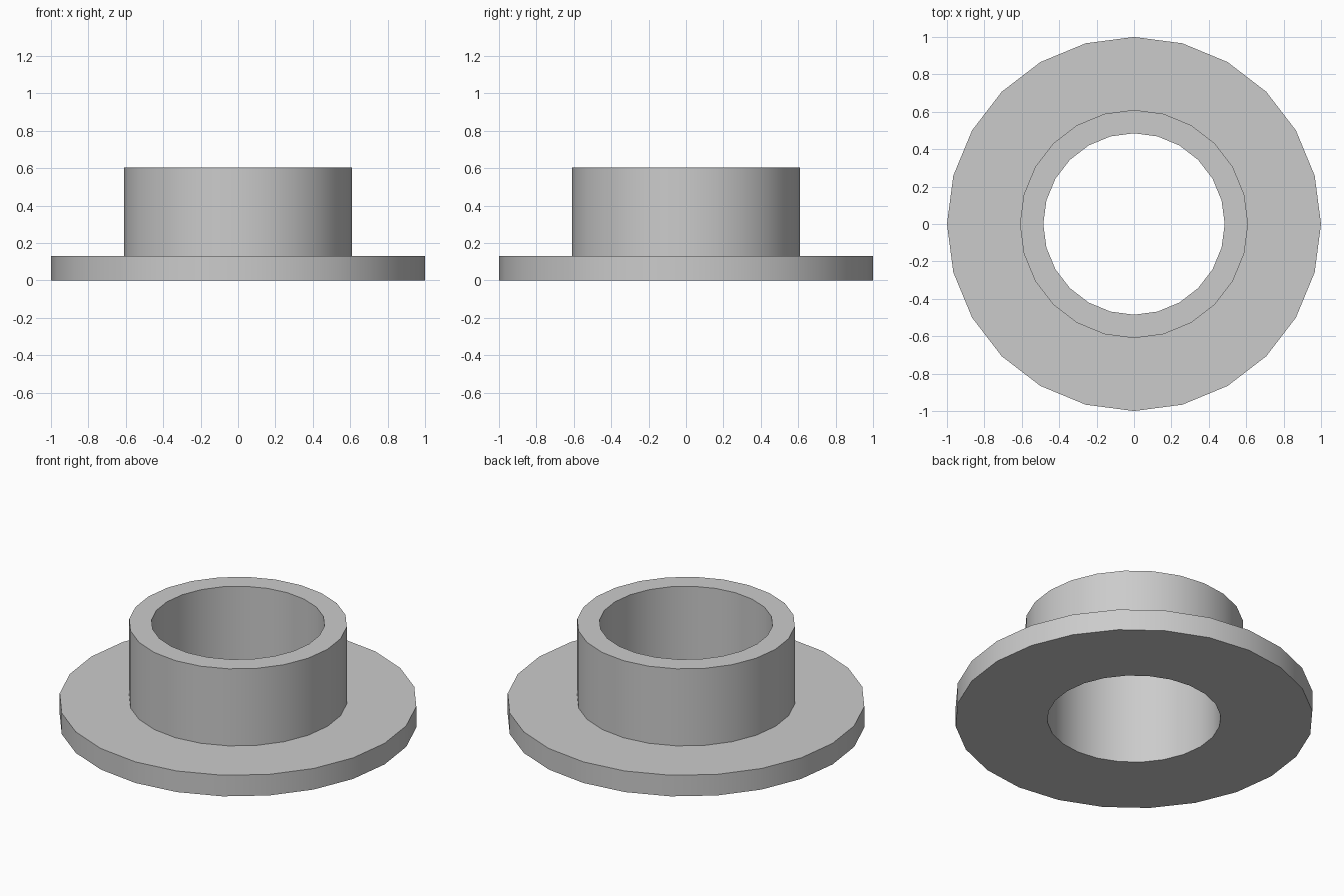
import bpy, bmesh, math
from mathutils import Matrix

cube = bpy.data.objects.get("Cube")
if cube:
    bpy.data.objects.remove(cube, do_unlink=True)

SIDES = 24
BORE, TUBE, FLANGE = 0.485, 0.61, 1.0
FLANGE_TOP, TUBE_TOP = 0.13, 0.605

# Plain grey material
grey = bpy.data.materials.new("plain grey")
grey.use_nodes = True
colour = (0.6, 0.6, 0.6, 1)
grey.diffuse_color = colour
grey.node_tree.nodes["Principled BSDF"].inputs["Base Color"].default_value = colour

# Closed L-shaped section: bore, flange rim, shoulder, tube wall
profile = [(BORE, 0), (FLANGE, 0), (FLANGE, FLANGE_TOP),
           (TUBE, FLANGE_TOP), (TUBE, TUBE_TOP), (BORE, TUBE_TOP)]

# Turn the section around the upright axis
bm = bmesh.new()
rings = []
for i in range(SIDES):
    turn = Matrix.Rotation(math.tau * i / SIDES, 3, 'Z')
    rings.append([bm.verts.new(turn @ bm.verts.new((r, 0, z)).co) for r, z in profile])
bmesh.ops.delete(bm, geom=[v for v in bm.verts if not any(v in ring for ring in rings)],
                 context='VERTS')
for i, ring in enumerate(rings):
    following = rings[(i + 1) % SIDES]
    for j in range(len(profile)):
        k = (j + 1) % len(profile)
        bm.faces.new((ring[j], following[j], following[k], ring[k]))
bmesh.ops.recalc_face_normals(bm, faces=bm.faces)

mesh = bpy.data.meshes.new("flanged_bushing")
bm.to_mesh(mesh)
bm.free()
mesh.materials.append(grey)
bushing = bpy.data.objects.new("flanged_bushing", mesh)
bpy.context.collection.objects.link(bushing)

# Round walls smooth, rims crisp
bpy.ops.object.select_all(action='DESELECT')
bushing.select_set(True)
bpy.context.view_layer.objects.active = bushing
bpy.ops.object.shade_smooth_by_angle(angle=math.radians(30))
